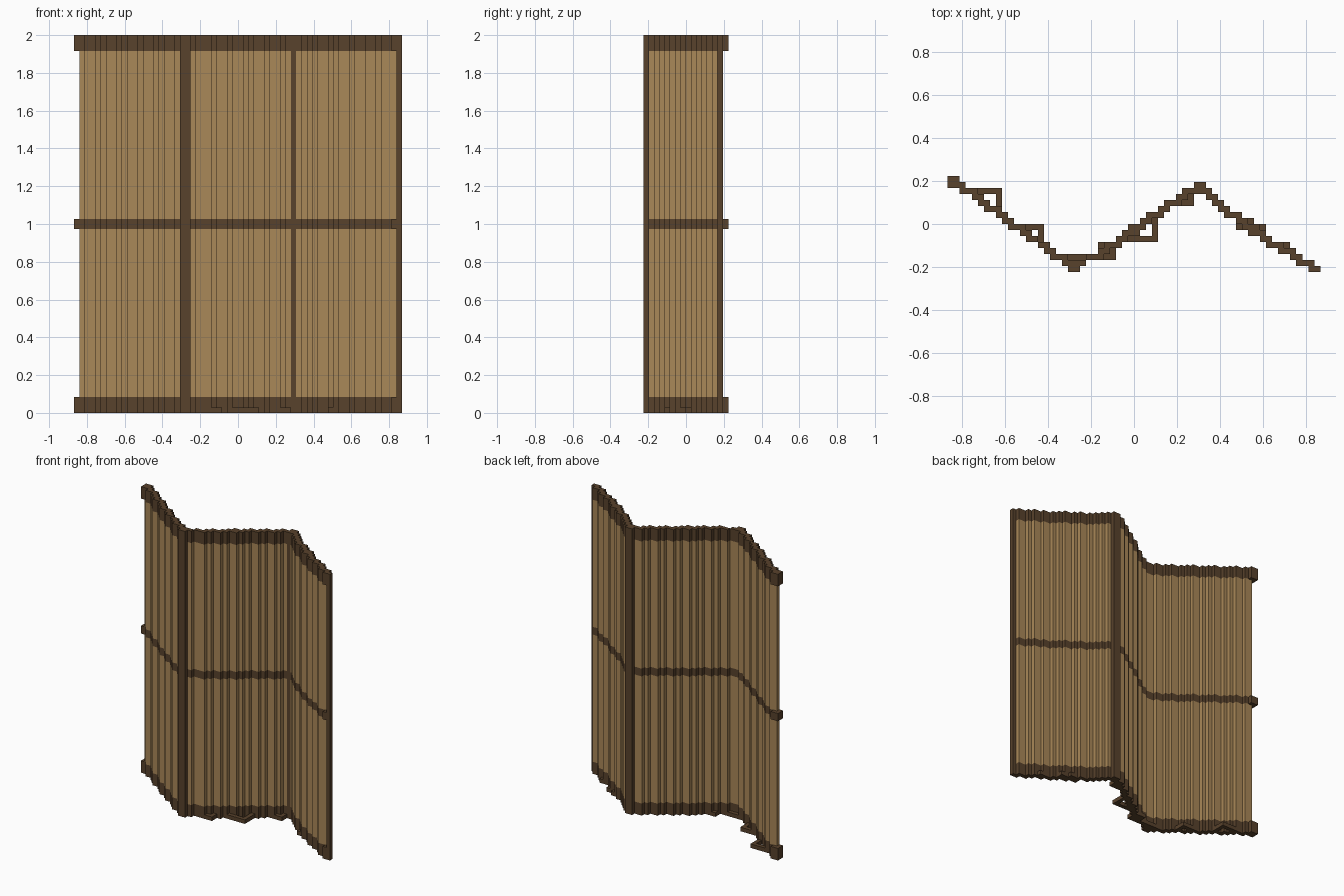
import bpy, bmesh

cube = bpy.data.objects.get("Cube")
if cube:
    bpy.data.objects.remove(cube, do_unlink=True)

# Plan grid: 62 columns along x, 16 rows counted from the back
CELL = 0.028
X0, Y0 = -31 * CELL, 8 * CELL


def material(name, rgb):
    m = bpy.data.materials.new(name)
    m.use_nodes = True
    m.diffuse_color = (*rgb, 1)
    m.node_tree.nodes["Principled BSDF"].inputs["Base Color"].default_value = (*rgb, 1)
    return m


BAMBOO = material("bamboo_tan", (0.40, 0.246, 0.098))
WOOD = material("dark_wood", (0.098, 0.054, 0.025))


def build(name, runs, spans, mat):
    """One box per run (row, first column, last column) and height span."""
    bm = bmesh.new()
    for row, first, last in runs:
        for z0, z1 in spans:
            x0, x1 = X0 + first * CELL, X0 + (last + 1) * CELL
            y1 = Y0 - row * CELL
            verts = bmesh.ops.create_cube(bm, size=1)["verts"]
            bmesh.ops.scale(bm, vec=(x1 - x0, CELL, z1 - z0), verts=verts)
            bmesh.ops.translate(
                bm, vec=((x0 + x1) / 2, y1 - CELL / 2, (z0 + z1) / 2), verts=verts)
    mesh = bpy.data.meshes.new(name)
    bm.to_mesh(mesh)
    bm.free()
    mesh.materials.append(mat)
    obj = bpy.data.objects.new(name, mesh)
    bpy.context.collection.objects.link(obj)


def stair(first_row, step, pairs):
    """Turn column pairs into runs on successive rows."""
    return [(first_row + i * step, a, b) for i, (a, b) in enumerate(pairs)]


# Stepped plan of the three folding wings
wings = {
    "right": stair(1, 1, [(1, 2), (2, 4), (4, 5), (5, 6), (6, 8), (8, 9), (9, 10),
                          (10, 12), (12, 13), (13, 14), (15, 16), (16, 17),
                          (17, 19), (19, 21)]),
    "middle": stair(14, -1, [(22, 22), (23, 25), (25, 26), (26, 28), (28, 29), (29, 31),
                             (30, 32), (32, 33), (33, 35), (35, 36), (36, 38),
                             (38, 39), (39, 40)]),
    "left": stair(2, 1, [(42, 43), (43, 44), (44, 45), (45, 46), (46, 48), (48, 49),
                         (49, 51), (50, 52), (52, 53), (53, 55), (55, 57),
                         (57, 58), (58, 60)]),
}

# Rail heights, with the bamboo filling the spaces between them
RAILS = [(0, 0.084), (0.973, 1.027), (1.916, 2)]
FILLS = [(0.084, 0.973), (1.027, 1.916)]

for side, runs in wings.items():
    build(side + "_bamboo_panel", runs, FILLS, BAMBOO)
    build(side + "_rails", runs, RAILS, WOOD)

# Overhanging rail ends at the outer edges
build("right_rail_ends", [(0, 0, 1), (1, 0, 0)], RAILS, WOOD)
build("left_rail_end", [(15, 60, 60)], RAILS, WOOD)

# Full-height posts at the folds and the left edge
FULL = [(0, 2)]
build("front_fold_post", [(15, 20, 21)], FULL, WOOD)
build("back_fold_post", [(1, 41, 42), (2, 41, 41)], FULL, WOOD)
build("left_edge_post", [(15, 61, 61)], FULL, WOOD)

# Low angular feet on the ground beside each wing
FOOT = [(0, CELL)]
build("right_feet", [(2, 5, 8), (3, 8, 8), (4, 8, 8),
                     (8, 13, 15), (9, 15, 15), (10, 15, 15)], FOOT, WOOD)
build("middle_feet", [(13, 20, 22), (13, 26, 27), (12, 27, 27), (11, 25, 25),
                      (10, 30, 34), (9, 34, 34), (8, 34, 34), (7, 34, 34),
                      (4, 39, 40), (3, 40, 40)], FOOT, WOOD)
build("left_feet", [(7, 50, 50), (8, 48, 48), (8, 52, 52), (11, 56, 56)], FOOT, WOOD)
